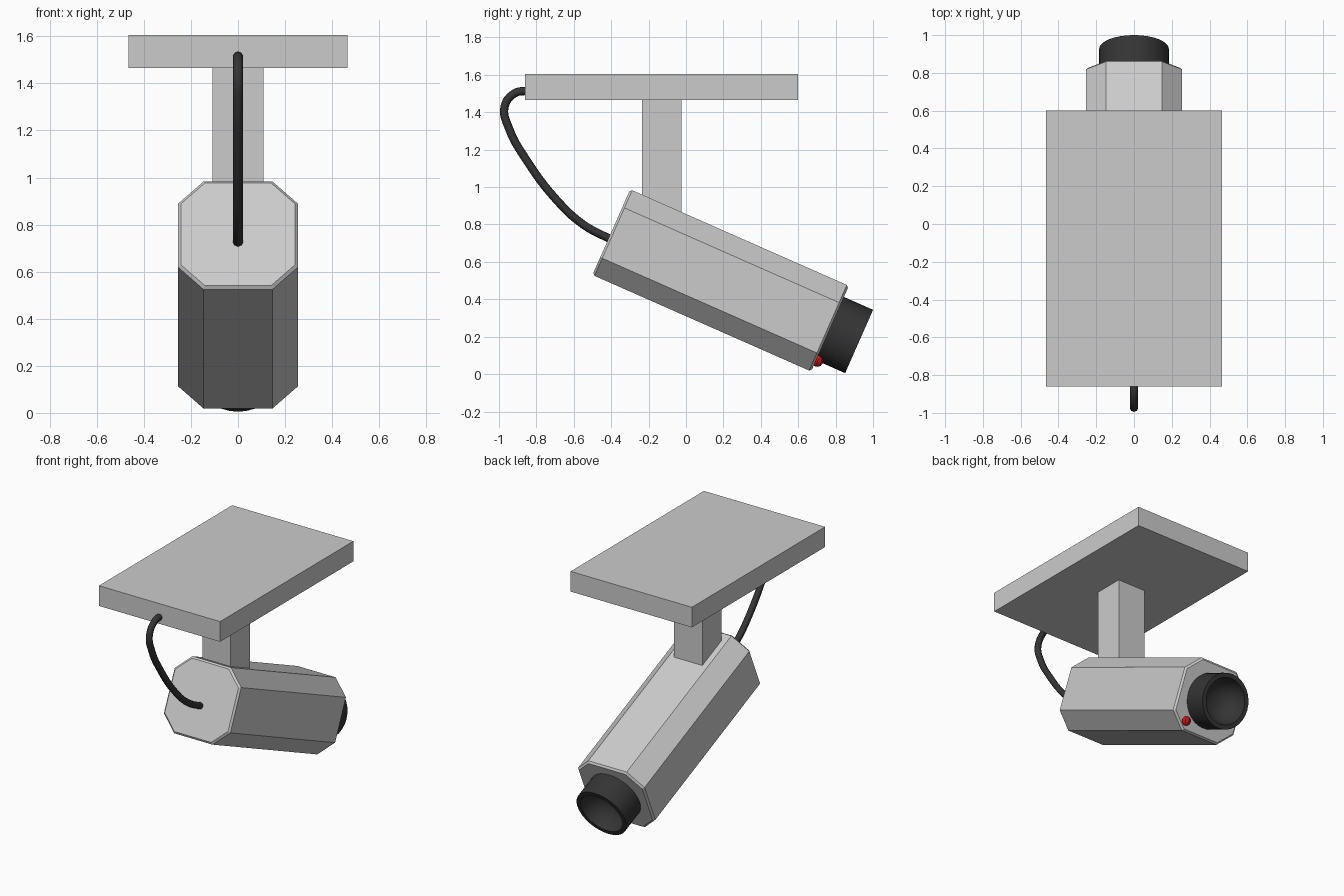
import bpy, bmesh, math
from mathutils import Matrix

if "Cube" in bpy.data.objects:
    bpy.data.objects.remove(bpy.data.objects["Cube"])

TILT = Matrix.Translation((0, 0.77, 0.243)) @ Matrix.Rotation(math.radians(-23.8), 4, 'X')


def material(name, color):
    m = bpy.data.materials.new(name)
    m.diffuse_color = color
    m.use_nodes = True
    m.node_tree.nodes["Principled BSDF"].inputs["Base Color"].default_value = m.diffuse_color
    return m


black = material("black_plastic", (0.035, 0.035, 0.035, 1))
red = material("red_light", (0.6, 0.01, 0.01, 1))


def add(name, bm, matrix=Matrix(), mat=None):
    bmesh.ops.recalc_face_normals(bm, faces=bm.faces)
    me = bpy.data.meshes.new(name)
    bm.to_mesh(me)
    bm.free()
    ob = bpy.data.objects.new(name, me)
    bpy.context.collection.objects.link(ob)
    ob.matrix_world = matrix
    if mat:
        me.materials.append(mat)
    return ob


def box(name, x, y0, y1, z0, z1):
    bm = bmesh.new()
    m = Matrix.Translation((0, (y0 + y1) / 2, (z0 + z1) / 2)) @ Matrix.Diagonal((2 * x, y1 - y0, z1 - z0, 1))
    bmesh.ops.create_cube(bm, size=1, matrix=m)
    return add(name, bm)


def bridge(bm, a, b):
    n = len(a)
    for i in range(n):
        j = (i + 1) % n
        bm.faces.new((a[i], a[j], b[j], b[i]))


# Ceiling plate and post
box("mount_plate", 0.465, -0.86, 0.60, 1.465, 1.605)
box("mount_post", 0.108, -0.235, -0.025, 0.80, 1.465)

# Octagonal housing with slightly bevelled ends (local y is the view axis)
bm = bmesh.new()
rings = []
for y, d in ((-1.278, 0.012), (-1.266, 0), (-0.012, 0), (0, 0.012)):
    w, h, a, b = 0.255 - d, 0.25 - d, 0.147 - d / 2, 0.147 - d / 2
    pts = [(a, h), (w, b), (w, -b), (a, -h), (-a, -h), (-w, -b), (-w, b), (-a, h)]
    rings.append([bm.verts.new((x, y, z)) for x, z in pts])
for r0, r1 in zip(rings, rings[1:]):
    bridge(bm, r0, r1)
bm.faces.new(rings[0])
bm.faces.new(rings[-1])
add("camera_housing", bm, TILT)

# Lens barrel with a concave front, turned from (radius, depth)
bm = bmesh.new()
profile = [(0.185, -0.02), (0.185, 0.17), (0.155, 0.17), (0.145, 0.12), (0.12, 0.075), (0.08, 0.045), (0.04, 0.032)]
rings = []
for r, y in profile:
    rings.append([bm.verts.new((r * math.cos(t), y, r * math.sin(t)))
                  for t in (math.tau * i / 32 for i in range(32))])
for r0, r1 in zip(rings, rings[1:]):
    bridge(bm, r0, r1)
bm.faces.new(rings[0])
bm.faces.new(rings[-1])
lens = add("lens_barrel", bm, TILT, black)
bpy.context.view_layer.objects.active = lens
lens.select_set(True)
bpy.ops.object.shade_smooth_by_angle(angle=math.radians(40))

# Status light
bm = bmesh.new()
bmesh.ops.create_uvsphere(bm, u_segments=8, v_segments=6, radius=0.031)
add("status_light", bm, TILT @ Matrix.Translation((0.146, 0.008, -0.186)), red)

# Cable from the plate to the back of the housing
cu = bpy.data.curves.new("cable", 'CURVE')
cu.dimensions = '3D'
cu.bevel_depth = 0.022
cu.bevel_resolution = 2
cu.resolution_u = 6
cu.use_fill_caps = True
path = [(-0.84, 1.515), (-0.915, 1.502), (-0.97, 1.43), (-0.945, 1.31), (-0.85, 1.14),
        (-0.70, 0.94), (-0.55, 0.80), (-0.38, 0.71)]
sp = cu.splines.new('BEZIER')
sp.bezier_points.add(len(path) - 1)
for p, (y, z) in zip(sp.bezier_points, path):
    p.co = (0, y, z)
    p.handle_left_type = p.handle_right_type = 'AUTO'
cu.materials.append(black)
bpy.context.collection.objects.link(bpy.data.objects.new("cable", cu))
